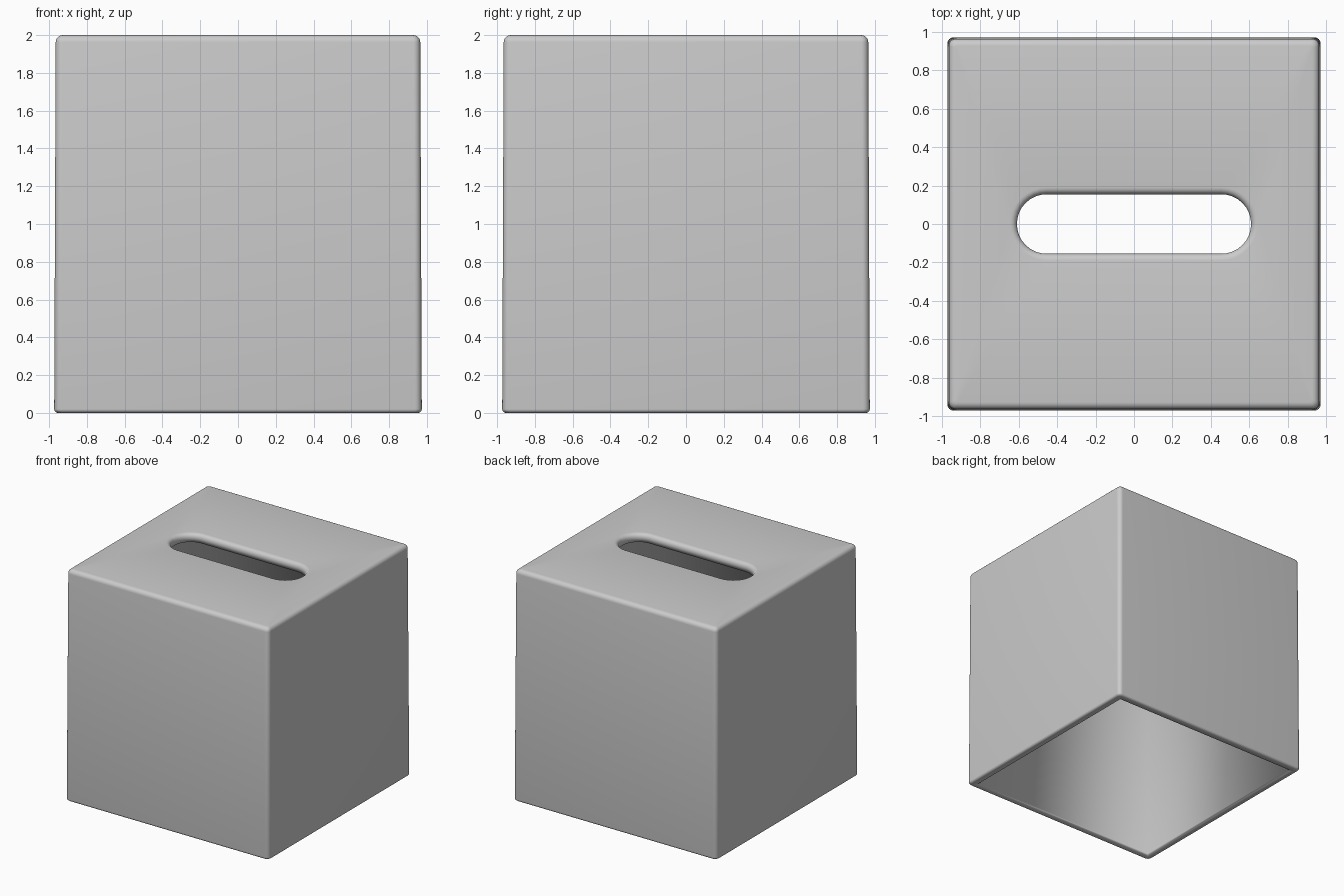
import bpy, bmesh, math

if "Cube" in bpy.data.objects:
    bpy.data.objects.remove(bpy.data.objects["Cube"])

K = 8  # segments per rounded corner

bm = bmesh.new()


def ring(hx, hy, r, z):
    """Rounded rectangle loop; every ring has the same point count."""
    pts = []
    for c, (sx, sy) in enumerate([(1, 1), (-1, 1), (-1, -1), (1, -1)]):
        for i in range(K + 1):
            a = math.pi / 2 * (c + i / K)
            pts.append(bm.verts.new((sx * (hx - r) + r * math.cos(a),
                                     sy * (hy - r) + r * math.sin(a), z)))
    return pts


def fillet(h, z, r, a0, a1, n=5):
    """Points of a quarter-round, as (offset, height)."""
    for i in range(n + 1):
        a = math.radians(a0 + (a1 - a0) * i / n)
        yield h + r * math.cos(a), z + r * math.sin(a)


rings = []
# Inner wall and softened bottom rim
T = 0.905
rings.append(ring(T - 0.01, T - 0.01, 0, 1.93))
rings.append(ring(T, T, 0, 0.012))
rings.append(ring(T + 0.008, T + 0.008, 0.004, 0.0))
for h, z in fillet(0.953, 0.02, 0.02, -90, 0):
    rings.append(ring(h, h, 0.035, z))
# Slightly tapering outer wall into the rounded top edge
for h, z in fillet(0.928, 1.963, 0.037, 0, 90):
    rings.append(ring(h, h, 0.037 - (0.965 - h) * 0.7, z))
# Flat top into the rounded slot lip, then down through the slot
for h, z in fillet(0.19, 1.965, 0.035, 90, 180):
    rings.append(ring(h + 0.455, h, h - 0.0005, z))
rings.append(ring(0.61, 0.155, 0.1545, 1.93))

# Skin the closed chain of rings
n = len(rings[0])
for a, b in zip(rings, rings[1:] + rings[:1]):
    for i in range(n):
        j = (i + 1) % n
        bm.faces.new((a[i], a[j], b[j], b[i]))
bmesh.ops.remove_doubles(bm, verts=bm.verts, dist=1e-5)
bmesh.ops.recalc_face_normals(bm, faces=bm.faces)
for f in bm.faces:
    f.smooth = True

mesh = bpy.data.meshes.new("tissue_box_cover")
bm.to_mesh(mesh)
bm.free()
box = bpy.data.objects.new("tissue_box_cover", mesh)
bpy.context.collection.objects.link(box)

mat = bpy.data.materials.new("light grey")
mat.diffuse_color = (0.6, 0.6, 0.6, 1)
mat.use_nodes = True
mat.node_tree.nodes["Principled BSDF"].inputs["Base Color"].default_value = mat.diffuse_color
mesh.materials.append(mat)
